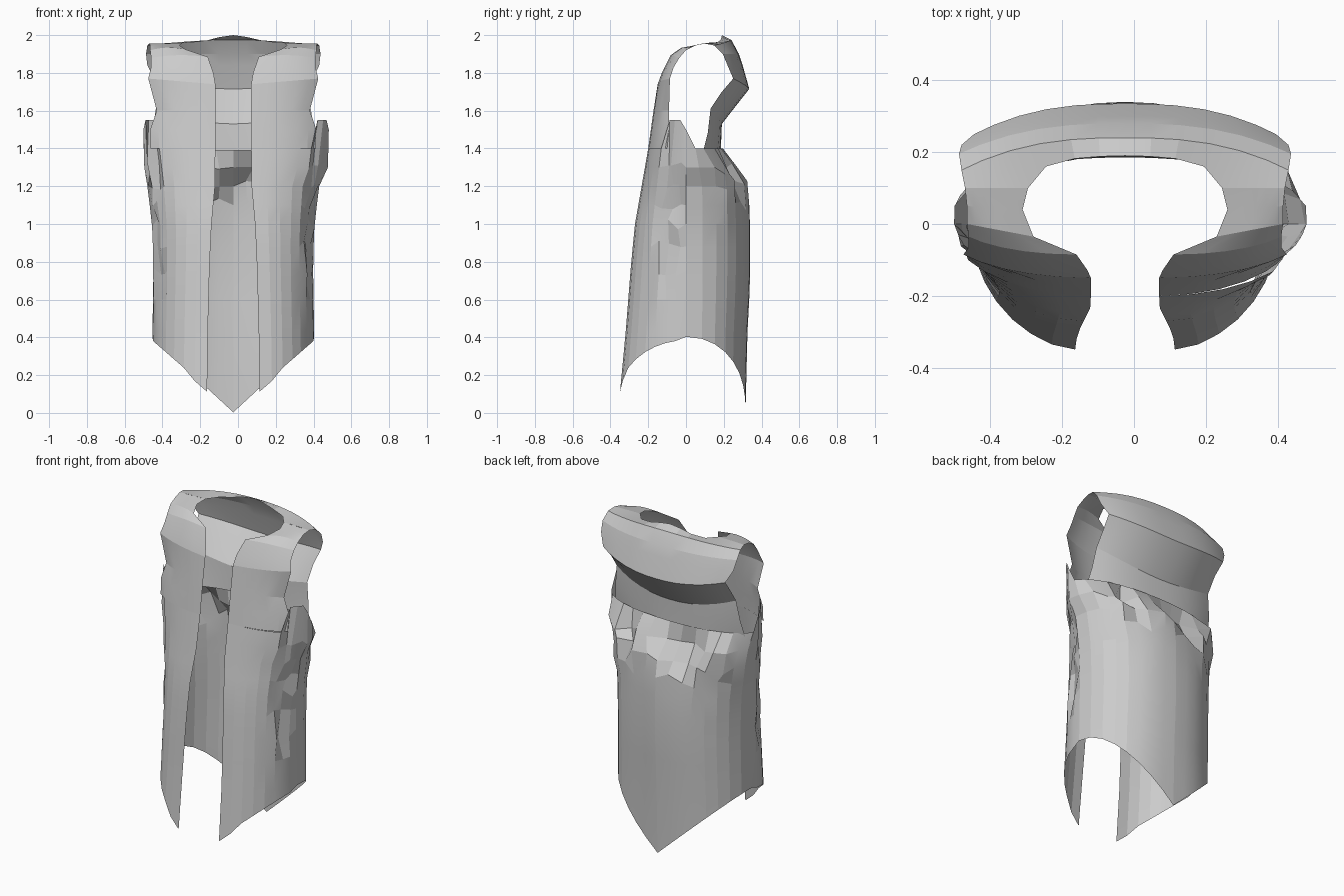
import bpy, bmesh, math, random

if "Cube" in bpy.data.objects:
    bpy.data.objects.remove(bpy.data.objects["Cube"])

random.seed(4)
CX = -0.025  # symmetry line of the garment


def lerp_table(table, z):
    """Piecewise linear lookup: rows of (z, value...)."""
    if z <= table[0][0]:
        return table[0][1:]
    for a, b in zip(table, table[1:]):
        if z <= b[0]:
            t = (z - a[0]) / (b[0] - a[0])
            return [p + (q - p) * t for p, q in zip(a[1:], b[1:])]
    return table[-1][1:]


def sheet(name, rows):
    """Open surface through equally long rows of points."""
    bm = bmesh.new()
    vs = [[bm.verts.new((x + CX, y, z)) for x, y, z in r] for r in rows]
    for a, b in zip(vs, vs[1:]):
        for i in range(len(a) - 1):
            bm.faces.new((a[i], a[i + 1], b[i + 1], b[i]))
    bmesh.ops.remove_doubles(bm, verts=bm.verts, dist=0.0005)
    me = bpy.data.meshes.new(name)
    bm.to_mesh(me)
    bm.free()
    ob = bpy.data.objects.new(name, me)
    bpy.context.collection.objects.link(ob)
    bpy.context.view_layer.objects.active = ob
    ob.select_set(True)
    bpy.ops.object.shade_smooth_by_angle(angle=math.radians(10))
    ob.select_set(False)
    return ob


# z, half width, opening half width, front y
BODY = [(0.0, .435, .14, -.36), (.42, .428, .135, -.32), (.8, .422, .125, -.29),
        (1.0, .43, .115, -.27), (1.2, .455, .097, -.235), (1.4, .487, .095, -.2),
        (1.55, .47, .095, -.172)]
# z, back y
BACK = [(0.0, .315), (.42, .325), (.7, .34), (1.0, .34), (1.15, .335),
        (1.25, .32), (1.35, .22), (1.42, .185)]
HEIGHTS = [None, .43, .6, .75, .88, 1.0, 1.1, 1.2, 1.3, None]
FRONT_ANGLES = [0, 13, 25, 37, 49, 60, 70, 80]
BACK_ANGLES = [0, 14, 27, 39, 50, 61, 71, 81, 90]

# Body wrap: two halves from front opening to the middle of the back
for s, side in ((-1, "left"), (1, "right")):
    drop = [random.uniform(-.06, .14) for _ in BACK_ANGLES]
    drop[-1] = 0.05
    rows = []
    for h in HEIGHTS:
        first = h is None and not rows
        row = []
        for k, a in enumerate(FRONT_ANGLES + BACK_ANGLES):
            th = math.radians(a)
            front = k < len(FRONT_ANGLES)
            j = k - len(FRONT_ANGLES)
            z = h
            if first:  # pointed hem
                ex = .14 + .29 * math.sin(th) if front else .43 * math.cos(th)
                z = min(.41, .01 + .87 * ex) if front else .003 + .4 * math.cos(th) ** .9
                z -= .02 if front and a < 20 else 0
            elif h is None:  # underarm edge
                z = 1.55 if 55 < a and front else 1.4
                z = 1.5 if not front and j == 0 else z
            hw, op, yf = lerp_table(BODY, z)
            if z > 1.28 and s > 0:
                hw += .03
            if front:
                x, y = op + (hw - op) * math.sin(th), yf * math.cos(th)
            else:
                yb = lerp_table(BACK, z + (drop[j] if .9 < z < 1.38 else 0))[0]
                x, y = hw * math.cos(th) ** .9, yb * math.sin(th) ** .95
            # crumples along the side seam and the small of the back
            if front and 55 < a < 82 and .65 < z < 1.38:
                x += random.uniform(-.03, .01)
                y += random.uniform(-.01, .02)
                z += random.uniform(-.03, .03)
            elif not front and 2 < j < 8 and 1.05 < z < 1.36:
                x += random.uniform(-.02, .02)
                z += random.uniform(-.035, .035)
            row.append((s * x, y, z))
        rows.append(row)
    sheet("body_" + side, rows)

    # Front panel running up and over the shoulder: neck edge and armhole edge
    STRIP = [((.095, -.2, 1.4), (.437, -.1, 1.4)),
             ((.095, -.186, 1.5), (.44, -.09, 1.5)),
             ((.095, -.172, 1.6), (.405, -.09, 1.6)),
             ((.095, -.15, 1.74), (.45, -.085, 1.77)),
             ((.105, -.128, 1.8), (.435, -.065, 1.83)),
             ((.135, -.085, 1.885), (.435, -.035, 1.88)),
             ((.255, -.035, 1.925), (.44, 0, 1.92)),
             ((.285, .04, 1.945), (.44, .05, 1.945)),
             ((.27, .1, 1.958), (.445, .1, 1.955))]
    rows = []
    for n, (a, b) in enumerate(STRIP):
        row = []
        for ang in FRONT_ANGLES[:6]:
            th = math.radians(ang)
            t = math.sin(th) / math.sin(math.radians(60))
            ty = (1 - math.cos(th)) * 2 if n < 6 else t
            row.append((s * (a[0] + (b[0] - a[0]) * t), a[1] + (b[1] - a[1]) * ty,
                        a[2] + (b[2] - a[2]) * t + .012 * math.sin(math.pi * t) * (n in (5, 6))))
        rows.append(row)
    sheet("front_panel_" + side, rows)

# Back yoke: neck edge, rolled top, overhanging ridge, then tucked upper back
neck = [(0, .19, 2.0), (.07, .188, 1.99), (.14, .182, 1.972), (.22, .16, 1.96),
        (.27, .1, 1.958), (.36, .1, 1.957), (.445, .1, 1.955)]
PROFILE = [((.24, 1.975), (.455, .15, 1.945)), ((.28, 1.9), (.462, .195, 1.9)),
           ((.3, 1.84), (.455, .22, 1.84)), ((.335, 1.715), (.42, .25, 1.77)),
           ((.26, 1.62), (.41, .19, 1.7)), ((.19, 1.53), (.41, .13, 1.61)),
           ((.187, 1.46), (.43, .115, 1.48)), ((.185, 1.39), (.445, .09, 1.38))]
half = [neck]
for n, ((yc, zc), (xe, ye, ze)) in enumerate(PROFILE):
    row = []
    for t in (0, .16, .33, .52, .7, .87, 1):
        row.append((xe * t, yc + (ye - yc) * t ** 2.6, zc + (ze - zc) * t ** 2))
    half.append(row)
sheet("back_yoke", [[(-x, y, z) for x, y, z in r[:0:-1]] + r for r in half])
